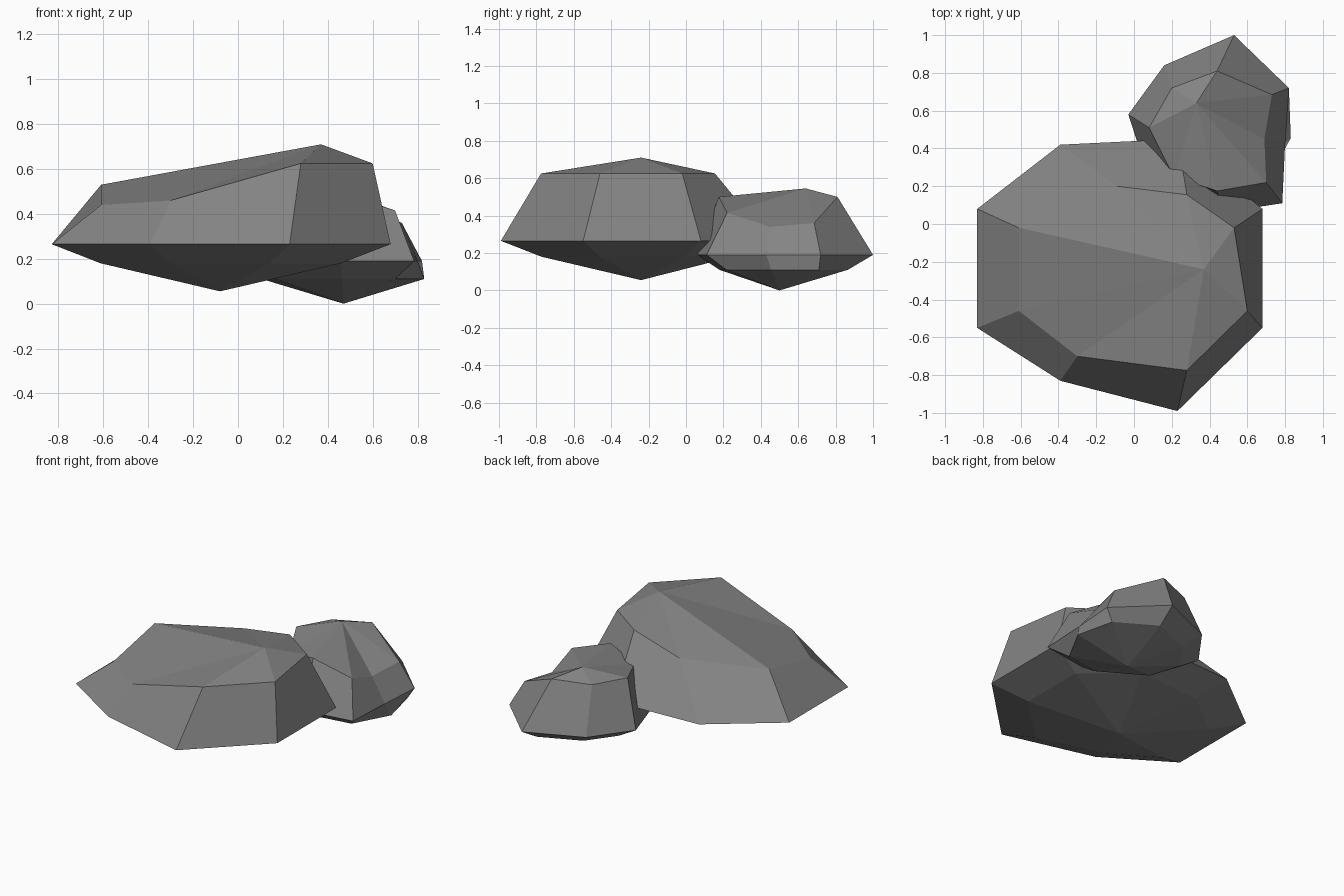
import bpy, bmesh

if "Cube" in bpy.data.objects:
    bpy.data.objects.remove(bpy.data.objects["Cube"])

# One flat stone grey
stone = bpy.data.materials.new("stone grey")
stone.diffuse_color = (0.23, 0.23, 0.23, 1)
stone.use_nodes = True
stone.node_tree.nodes["Principled BSDF"].inputs["Base Color"].default_value = stone.diffuse_color


def inset(ring, centre, scale, z):
    """Copy a ring, shrunk towards a centre and moved to height z."""
    cx, cy = centre
    return [(cx + (x - cx) * scale, cy + (y - cy) * scale, z) for x, y, _ in ring]


def rock(name, bottom_tip, rings, top_tip):
    """Faceted rock: eight-sided rings bridged together, closed by fans at both tips."""
    bm = bmesh.new()
    loops = [[bm.verts.new(p) for p in ring] for ring in rings]
    low, high = bm.verts.new(bottom_tip), bm.verts.new(top_tip)
    n = len(loops[0])
    for i in range(n):
        j = (i + 1) % n
        bm.faces.new((low, loops[0][j], loops[0][i]))
        for a, b in zip(loops, loops[1:]):
            bm.faces.new((a[i], a[j], b[j], b[i]))
        bm.faces.new((loops[-1][i], loops[-1][j], high))
    bmesh.ops.recalc_face_normals(bm, faces=bm.faces)
    mesh = bpy.data.meshes.new(name)
    bm.to_mesh(mesh)
    bm.free()
    mesh.materials.append(stone)
    obj = bpy.data.objects.new(name, mesh)
    bpy.context.collection.objects.link(obj)
    return obj


# Large rock: widest ring, then shoulder ring (counter-clockwise from the left)
wide = [(x, y, 0.265) for x, y in [
    (-0.83, 0.08), (-0.83, -0.55), (-0.39, -0.83), (0.23, -0.99),
    (0.68, -0.55), (0.68, 0.08), (0.23, 0.45), (-0.39, 0.42)]]
shoulder = [
    (-0.61, -0.02, 0.53), (-0.61, -0.46, 0.44), (-0.30, -0.70, 0.46), (0.28, -0.775, 0.625),
    (0.60, -0.46, 0.625), (0.53, -0.02, 0.625), (0.28, 0.155, 0.625), (-0.09, 0.20, 0.55)]
base = inset(wide, (-0.08, -0.24), 0.71, 0.18)
rock("large_rock", (-0.08, -0.24, 0.055), [base, wide, shoulder], (0.37, -0.24, 0.71))

# Small rock, partly sunk into the large one
wide = [(x, y, 0.19) for x, y in [
    (-0.03, 0.58), (0.06, 0.30), (0.46, 0.06), (0.785, 0.11),
    (0.80, 0.43), (0.82, 0.72), (0.53, 1.0), (0.16, 0.84)]]
shoulder = [
    (0.08, 0.51, 0.49), (0.21, 0.25, 0.45), (0.44, 0.175, 0.50), (0.70, 0.22, 0.415),
    (0.69, 0.45, 0.34), (0.73, 0.685, 0.36), (0.44, 0.81, 0.50), (0.20, 0.72, 0.49)]
base = inset(wide, (0.47, 0.50), 0.73, 0.11)
base[4], base[5] = (0.83, 0.455, 0.11), (0.77, 0.71, 0.11)  # bulge on the right side
rock("small_rock", (0.47, 0.50, 0.0), [base, wide, shoulder], (0.33, 0.64, 0.545))
